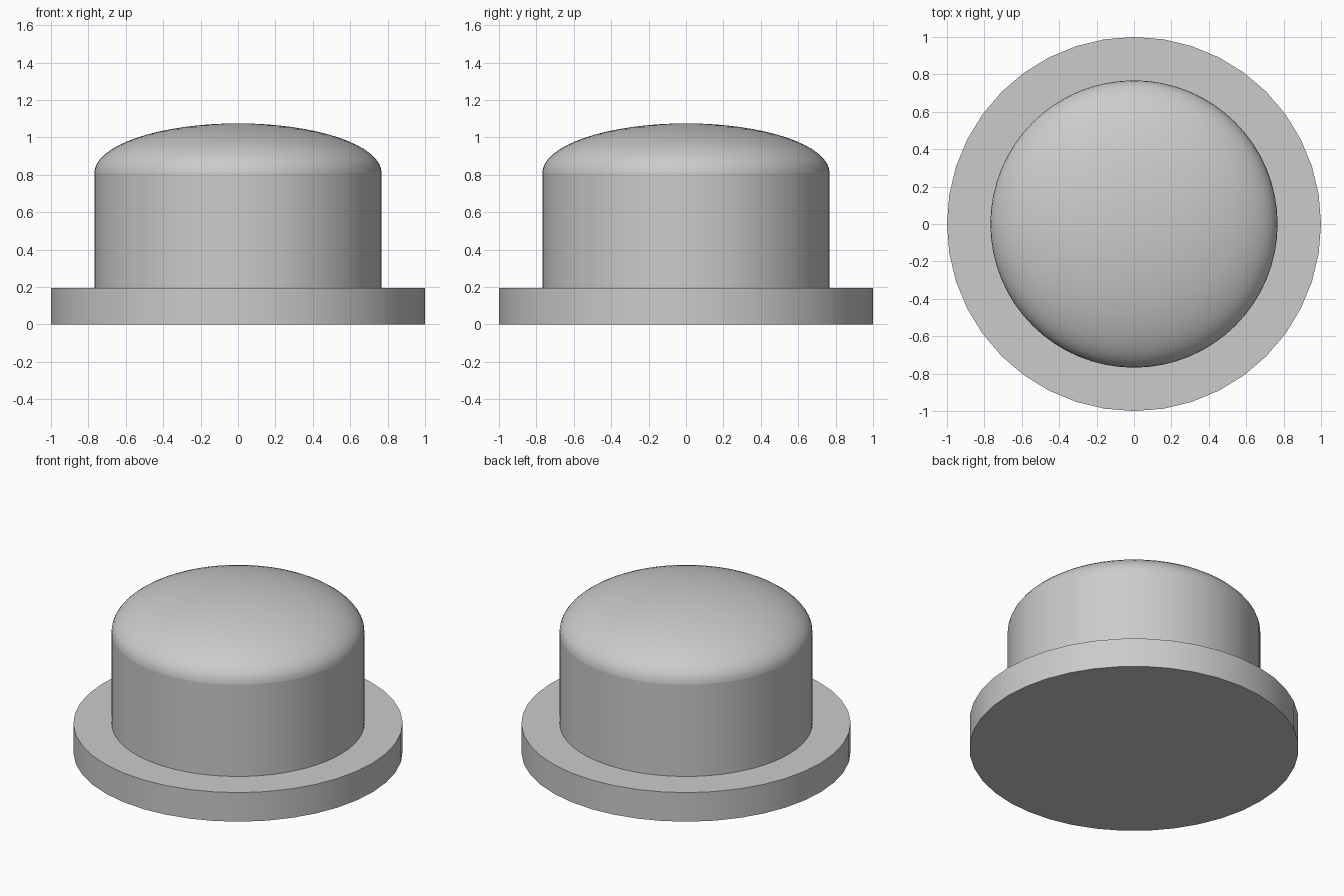
import bpy
from math import sin, cos, pi, radians

cube = bpy.data.objects.get("Cube")
if cube:
    bpy.data.objects.remove(cube, do_unlink=True)

grey = bpy.data.materials.new("plain grey")
grey.use_nodes = True
colour = (0.6, 0.6, 0.6, 1)
grey.diffuse_color = colour
grey.node_tree.nodes["Principled BSDF"].inputs["Base Color"].default_value = colour


def lathe(name, profile, sides):
    """Spin a profile, listed from bottom to top, into a closed solid."""
    verts, rings = [], []
    for r, z in profile:
        count = sides if r > 0 else 1
        rings.append([len(verts) + i % count for i in range(sides)])
        verts += [(r * cos(2 * pi * i / sides), r * sin(2 * pi * i / sides), z)
                  for i in range(count)]
    faces = [rings[0][::-1]]
    for low, high in zip(rings, rings[1:]):
        for i in range(sides):
            j = (i + 1) % sides
            face = [low[i], low[j], high[j], high[i]]
            faces.append(list(dict.fromkeys(face)))
    if profile[-1][0] > 0:
        faces.append(rings[-1])
    mesh = bpy.data.meshes.new(name)
    mesh.from_pydata(verts, [], faces)
    mesh.materials.append(grey)
    obj = bpy.data.objects.new(name, mesh)
    bpy.context.collection.objects.link(obj)
    bpy.ops.object.select_all(action="DESELECT")
    obj.select_set(True)
    bpy.context.view_layer.objects.active = obj
    bpy.ops.object.shade_smooth_by_angle(angle=radians(30))
    return obj


# Flat round flange
flange_top = 0.195
lathe("base_flange", [(1, 0), (1, flange_top)], 40)

# Straight drum standing on the flange
radius, rim = 0.768, 0.81
lathe("drum", [(radius, flange_top), (radius, rim)], 64)

# Shallow elliptical dome closing the drum
rise, steps = 0.265, 16
dome = [(radius * cos(pi / 2 * i / steps), rim + rise * sin(pi / 2 * i / steps))
        for i in range(steps)]
lathe("dome_cap", dome + [(0, rim + rise)], 64)
